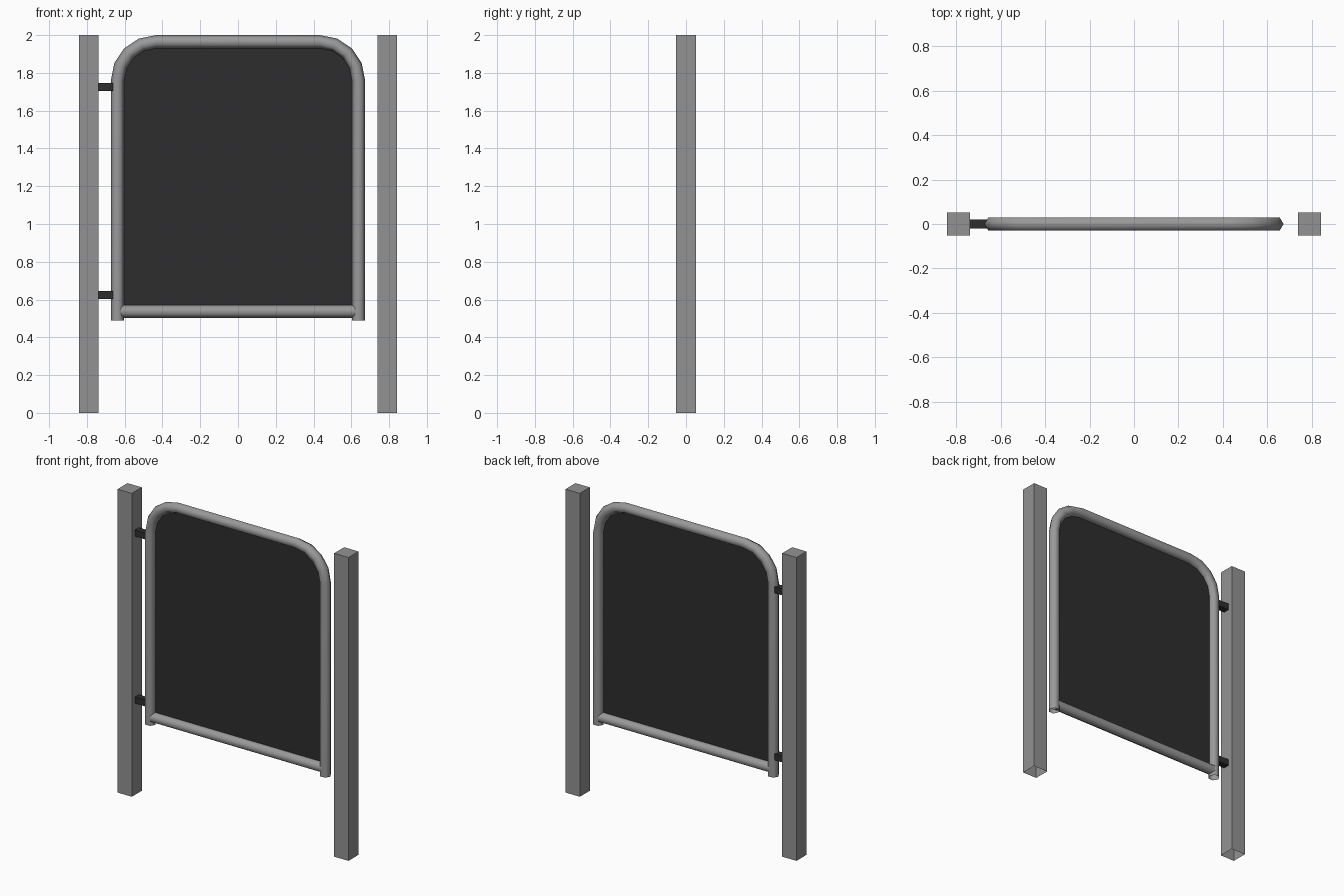
import bpy, bmesh, math
from mathutils import Vector

if "Cube" in bpy.data.objects:
    bpy.data.objects.remove(bpy.data.objects["Cube"])


def material(name, v):
    m = bpy.data.materials.new(name)
    m.diffuse_color = (v, v, v, 1)
    m.use_nodes = True
    m.node_tree.nodes["Principled BSDF"].inputs["Base Color"].default_value = m.diffuse_color
    return m


POST = material("post grey", 0.29)
TUBE = material("tube grey", 0.32)
DARK = material("panel charcoal", 0.027)


def finish(name, bm, mat, smooth=False):
    me = bpy.data.meshes.new(name)
    bm.to_mesh(me)
    bm.free()
    me.materials.append(mat)
    for p in me.polygons:
        p.use_smooth = smooth
    ob = bpy.data.objects.new(name, me)
    bpy.context.collection.objects.link(ob)
    return ob


def box(name, x0, x1, y0, y1, z0, z1, mat, open_bottom=False):
    bm = bmesh.new()
    bmesh.ops.create_cube(bm, size=1)
    for v in bm.verts:
        v.co = (x1 if v.co.x > 0 else x0, y1 if v.co.y > 0 else y0, z1 if v.co.z > 0 else z0)
    bm.normal_update()
    if open_bottom:
        down = [f for f in bm.faces if f.normal.z < -0.9]
        bmesh.ops.delete(bm, geom=down, context='FACES_ONLY')
    return finish(name, bm, mat)


def tube(name, path, r=0.035, sides=6):
    """Sweep an open-ended tube along (x, z, tangent angle) points in the xz plane."""
    bm = bmesh.new()
    rings = []
    for x, z, a in path:
        n = Vector((math.sin(a), 0, -math.cos(a)))
        c = Vector((x, 0, z))
        rings.append([bm.verts.new(c + r * (math.cos(t) * n + math.sin(t) * Vector((0, 1, 0))))
                      for t in (2 * math.pi * i / sides for i in range(sides))])
    for a, b in zip(rings, rings[1:]):
        for i in range(sides):
            j = (i + 1) % sides
            bm.faces.new((a[i], a[j], b[j], b[i]))
    bmesh.ops.recalc_face_normals(bm, faces=bm.faces)
    return finish(name, bm, TUBE, True)


# posts, open underneath
for side, s in (("left", -1), ("right", 1)):
    box(side + "_post", s * 0.79 - 0.052, s * 0.79 + 0.052, -0.052, 0.052, 0, 2, POST, True)

# bent gate frame: up the right side, over the top, down the left
W, R, TOP, N = 0.638, 0.205, 1.965, 4
path = [(W, 0.49, math.pi / 2)]
for sx, start in ((1, 0), (-1, math.pi / 2)):
    for i in range(N + 1):
        a = start + i * math.pi / 2 / N
        path.append((sx * (W - R) + R * math.cos(a), TOP - R + R * math.sin(a), a + math.pi / 2))
path.append((-W, 0.49, 3 * math.pi / 2))
tube("gate_frame", path)

# lower rail
RAIL = 0.537
tube("bottom_rail", [(-0.63, RAIL, 0), (0.63, RAIL, 0)])

# infill sheet reaching to the tube centreline
bm = bmesh.new()
pts = [(W, RAIL)] + [(x, z) for x, z, a in path[1:-1]] + [(-W, RAIL)]
f = bm.faces.new([bm.verts.new((x, 0, z)) for x, z in pts])
bmesh.ops.recalc_face_normals(bm, faces=[f])
finish("infill_panel", bm, DARK)

# hinges on the left side
for name, z in (("upper_hinge", 1.726), ("lower_hinge", 0.625)):
    box(name, -0.745, -0.65, -0.021, 0.021, z - 0.021, z + 0.021, DARK)
